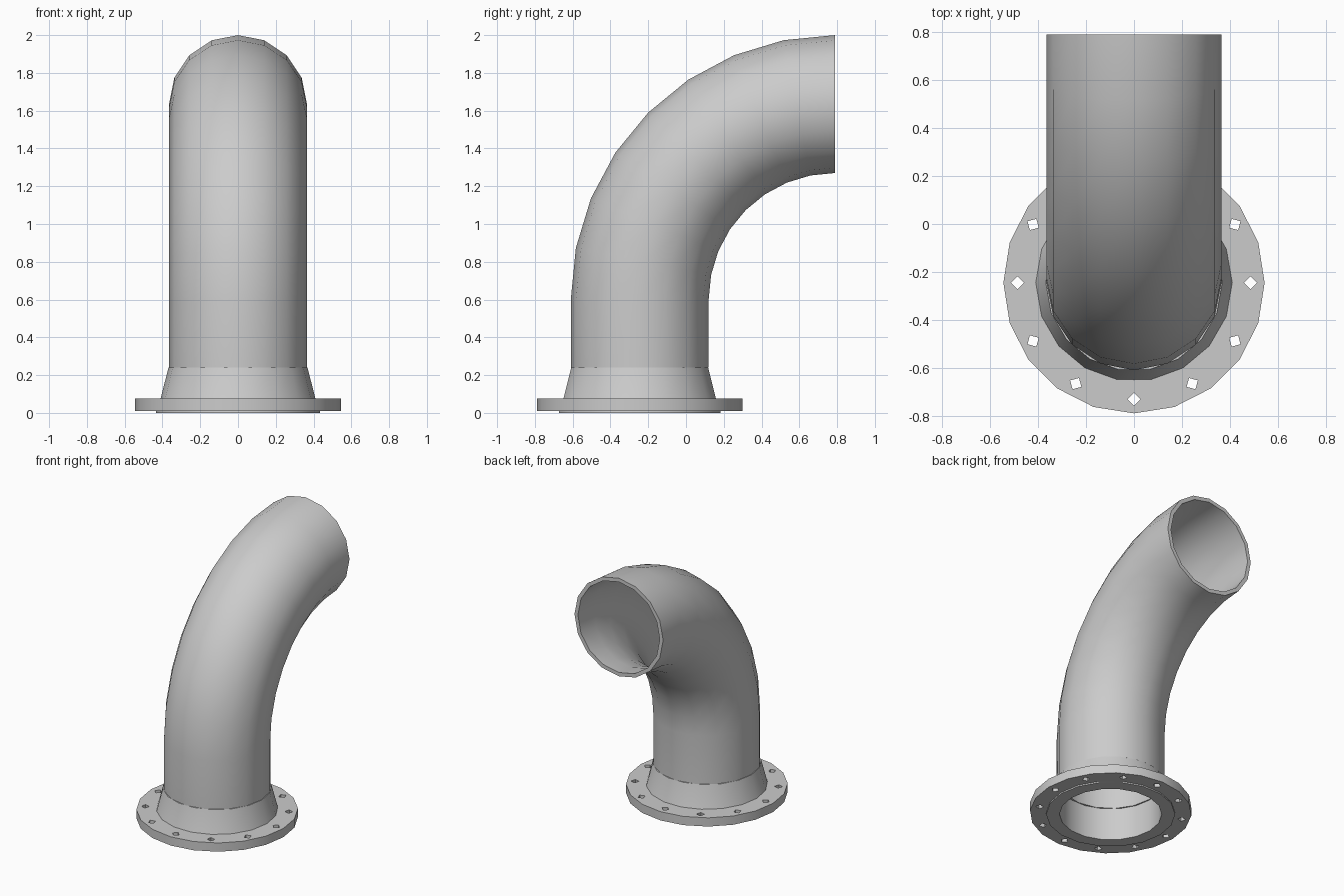
import bpy, bmesh
from math import sin, cos, pi
from mathutils import Vector

if "Cube" in bpy.data.objects:
    bpy.data.objects.remove(bpy.data.objects["Cube"])

CY = -0.245          # axis of the vertical pipe and flange
BEND_R, BEND_Z = 1.035, 0.60


def ring(r, z, sides, x=0.0, y=CY, spin=0.0):
    return [Vector((x + r * cos(spin + 2 * pi * i / sides),
                    y + r * sin(spin + 2 * pi * i / sides), z)) for i in range(sides)]


def bend_ring(r, a, sides):
    # ring of the elbow at bend angle a (0 = vertical pipe, pi/2 = outlet)
    out = []
    for i in range(sides):
        t = 2 * pi * i / sides
        d = BEND_R - r * sin(t)
        out.append(Vector((r * cos(t), CY + BEND_R - d * cos(a), BEND_Z + d * sin(a))))
    return out


def add_object(name, bm):
    bmesh.ops.recalc_face_normals(bm, faces=bm.faces)
    me = bpy.data.meshes.new(name)
    bm.to_mesh(me)
    bm.free()
    ob = bpy.data.objects.new(name, me)
    bpy.context.collection.objects.link(ob)
    return ob


def loft(name, rings):
    # skin a closed loop of rings into a hollow body
    bm = bmesh.new()
    vs = [[bm.verts.new(p) for p in r] for r in rings]
    n = len(vs[0])
    for k in range(len(vs)):
        a, b = vs[k], vs[(k + 1) % len(vs)]
        for i in range(n):
            j = (i + 1) % n
            bm.faces.new((a[i], a[j], b[j], b[i]))
    return add_object(name, bm)


def smooth(ob, angle):
    bpy.ops.object.select_all(action='DESELECT')
    ob.select_set(True)
    bpy.context.view_layer.objects.active = ob
    bpy.ops.object.shade_smooth_by_angle(angle=angle)


# Pipe elbow: straight riser, then a 90 degree bend, with wall thickness
def wall(r):
    return [ring(r, 0.24, 16)] + [bend_ring(r, pi / 2 * k / 8, 16) for k in range(9)]

pipe = loft("pipe_elbow", wall(0.365) + wall(0.337)[::-1])
smooth(pipe, pi / 6)

# Tapered neck with the raised sealing face underneath
neck_profile = [(0.345, 0.0), (0.435, 0.0), (0.435, 0.01), (0.41, 0.075),
                (0.368, 0.24), (0.345, 0.24)]
neck = loft("flange_neck", [ring(r, z, 18) for r, z in neck_profile])
smooth(neck, pi / 6)

# Flange disc
flange_profile = [(0.405, 0.01), (0.545, 0.01), (0.545, 0.075), (0.405, 0.075)]
flange = loft("flange", [ring(r, z, 20, spin=pi / 2) for r, z in flange_profile])

# Twelve square bolt holes
bm = bmesh.new()
for k in range(12):
    a = 2 * pi * k / 12
    x, y = 0.486 * cos(a), CY + 0.486 * sin(a)
    lo, hi = ([bm.verts.new(p) for p in ring(0.027, z, 4, x, y, a)] for z in (-0.05, 0.15))
    bm.faces.new(lo[::-1])
    bm.faces.new(hi)
    for i in range(4):
        j = (i + 1) % 4
        bm.faces.new((lo[i], lo[j], hi[j], hi[i]))
cutter = add_object("bolt_hole_cutter", bm)
cutter.hide_render = True
cutter.hide_set(True)

mod = flange.modifiers.new("bolt_holes", 'BOOLEAN')
mod.operation = 'DIFFERENCE'
mod.solver = 'EXACT'
mod.object = cutter
bpy.context.view_layer.objects.active = flange
flange.select_set(True)
bpy.ops.object.modifier_apply(modifier=mod.name)
bpy.data.objects.remove(cutter, do_unlink=True)
smooth(flange, pi / 6)
